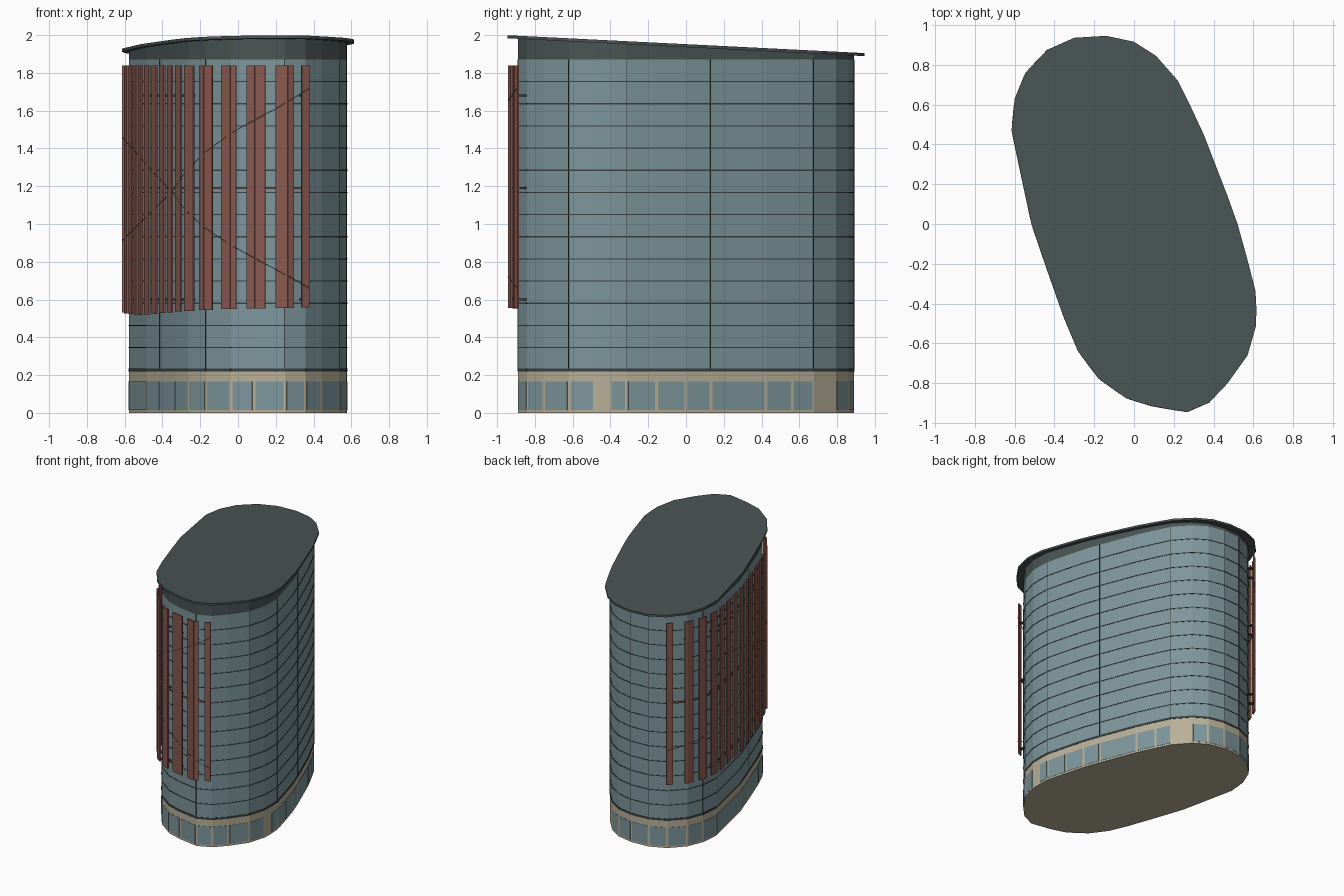
import bpy, bmesh, math
from mathutils import Vector

if "Cube" in bpy.data.objects:
    bpy.data.objects.remove(bpy.data.objects["Cube"])


def material(name, rgb):
    m = bpy.data.materials.new(name)
    m.diffuse_color = (*rgb, 1)
    m.use_nodes = True
    m.node_tree.nodes["Principled BSDF"].inputs["Base Color"].default_value = m.diffuse_color
    return m


GLASS = material("blue_grey_glass", (0.205, 0.305, 0.33))
STONE = material("beige_stone", (0.48, 0.43, 0.315))
SLAT = material("red_brown_slat", (0.25, 0.10, 0.08))
ROOF = material("dark_roof", (0.068, 0.088, 0.088))
FRAME = material("dark_frame", (0.045, 0.052, 0.052))
WIRE = material("grey_wire", (0.19, 0.16, 0.11))

# Roof outline, clockwise from the back; the walls are the same shape scaled down
OUTLINE = [(-.14, .945), (0, .915), (.11, .845), (.22, .72), (.28, .60), (.35, .45),
           (.47, .14), (.52, 0), (.566, -.165), (.61, -.335), (.615, -.43), (.612, -.515),
           (.57, -.66), (.47, -.80), (.38, -.895), (.265, -.945), (.09, -.915),
           (-.04, -.875), (-.18, -.775), (-.28, -.64), (-.35, -.475), (-.44, -.22),
           (-.515, 0), (-.615, .47), (-.60, .625), (-.545, .76), (-.435, .875), (-.30, .935)]
WALL = [Vector(p) * 0.94 for p in OUTLINE]
N = len(WALL)


def finish(bm, name, mat):
    bmesh.ops.recalc_face_normals(bm, faces=bm.faces)
    me = bpy.data.meshes.new(name)
    bm.to_mesh(me)
    bm.free()
    me.materials.append(mat)
    ob = bpy.data.objects.new(name, me)
    bpy.context.collection.objects.link(ob)
    return ob


def hull(bm, low, high):
    """Closed prism between two matching rings of points."""
    a = [bm.verts.new(p) for p in low]
    b = [bm.verts.new(p) for p in high]
    n = len(a)
    bm.faces.new(a)
    bm.faces.new(b)
    for i in range(n):
        j = (i + 1) % n
        bm.faces.new((a[i], a[j], b[j], b[i]))


def prism(name, pts, z0, z1, mat):
    bm = bmesh.new()
    hull(bm, [(p[0], p[1], z0(p[1])) for p in pts], [(p[0], p[1], z1(p[1])) for p in pts])
    return finish(bm, name, mat)


def plate(bm, a, b, z0, z1, t0, t1):
    """Upright box along a-b, from t0 to t1 along the outward normal."""
    d = (b - a).normalized()
    n = Vector((-d.y, d.x))
    ring = [a + n * t0, b + n * t0, b + n * t1, a + n * t1]
    hull(bm, [(*p, z0) for p in ring], [(*p, z1) for p in ring])


def roof_z(y):
    return 1.952 - 0.05 * y


# Main volumes
prism("stone_base", WALL, lambda y: 0, lambda y: .225, STONE)
prism("glass_tower", WALL, lambda y: .225, lambda y: 1.87, GLASS)
prism("roof_fascia", WALL, lambda y: 1.87, lambda y: roof_z(y) - .014, ROOF)
prism("roof_slab", OUTLINE, lambda y: roof_z(y) - .016, roof_z, ROOF)

# Ground floor windows, one per facet, with two solid facets
bm = bmesh.new()
for i in range(N):
    if i in (2, 10):
        continue
    a, b = WALL[i], WALL[(i + 1) % N]
    d = (b - a).normalized() * .009
    plate(bm, a + d, b - d, .015, .165, -.002, .002)
finish(bm, "ground_floor_windows", GLASS)

# Floor lines and a heavier line above the base
bm = bmesh.new()
for k in range(14):
    z = .228 + .1174 * k
    h = .008 if k == 0 else .003
    for i in range(N):
        plate(bm, WALL[i], WALL[(i + 1) % N], z - h, z + h, -.002, .0025)
finish(bm, "floor_lines", FRAME)

# Upright glazing bars at some corners
bm = bmesh.new()
for i in range(0, N, 3):
    a, b = WALL[i], WALL[(i + 1) % N]
    plate(bm, a, a + (b - a).normalized() * .004, .23, 1.87, -.002, .0025)
finish(bm, "glazing_bars", FRAME)

# Screen path along the front and left side
PATH = [Vector(p) * .993 for p in OUTLINE[14:27]]
DIST = [0]
for p, q in zip(PATH, PATH[1:]):
    DIST.append(DIST[-1] + (q - p).length)
TOTAL = DIST[-1]


def at(s):
    for i in range(len(PATH) - 1):
        if s <= DIST[i + 1]:
            return PATH[i].lerp(PATH[i + 1], (s - DIST[i]) / (DIST[i + 1] - DIST[i]))
    return PATH[-1]


def span(s0, s1):
    """Path points from s0 to s1, keeping the bends."""
    return [at(s0)] + [PATH[i] for i in range(len(PATH)) if s0 + .002 < DIST[i] < s1 - .002] + [at(s1)]


def lerp_table(table, s):
    for (s0, z0), (s1, z1) in zip(table, table[1:]):
        if s <= s1:
            return z0 + (z1 - z0) * (s - s0) / (s1 - s0)
    return table[-1][1]


# Slats as (centre, width) along the path
slats = [(.022, .044), (.14, .10), (.295, .10), (.45, .09), (.60, .095), (.745, .085)]
s = .87
while s < TOTAL - .06:
    slats.append((s, .07))
    s += .122
slats.append((TOTAL - .025, .05))

BOTTOM = [(0, .557), (.4, .552), (.9, .535), (1.45, .517), (1.95, .53), (3, .54)]
bm = bmesh.new()
br = bmesh.new()
for c, w in slats:
    pts = span(max(0, c - w / 2), min(TOTAL, c + w / 2))
    z0 = lerp_table(BOTTOM, c)
    for a, b in zip(pts, pts[1:]):
        plate(bm, a, b, z0, 1.84, -.006, .004)
    # Brackets back to the wall
    for z in (.60, 1.19, 1.68):
        plate(br, at(c - .012), at(c + .012), z - .005, z + .005, -.055, -.005)
finish(bm, "screen_slats", SLAT)
finish(br, "screen_brackets", FRAME)

# Middle rail behind the slats
bm = bmesh.new()
for a, b in zip(PATH, PATH[1:]):
    plate(bm, a, b, 1.184, 1.196, -.014, -.006)
finish(bm, "screen_rail", SLAT)

# Crossed bracing wires over the slats
RISE = [(0, .66), (.4, .87), (.95, 1.17), (1.45, 1.35), (1.93, 1.46), (3, 1.70)]
FALL = [(0, 1.72), (.19, 1.61), (.4, 1.5), (.95, 1.17), (1.45, 1.01), (1.93, .91), (3, .68)]
for name, table in (("rising_wire", RISE), ("falling_wire", FALL)):
    cu = bpy.data.curves.new(name, "CURVE")
    cu.dimensions = "3D"
    cu.bevel_depth = .002
    cu.bevel_resolution = 0
    sp = cu.splines.new("POLY")
    steps = 40
    sp.points.add(steps)
    for k in range(steps + 1):
        s = TOTAL * k / steps
        p = at(s) * 1.006
        sp.points[k].co = (p.x, p.y, lerp_table(table, s), 1)
    cu.materials.append(WIRE)
    bpy.context.collection.objects.link(bpy.data.objects.new(name, cu))
